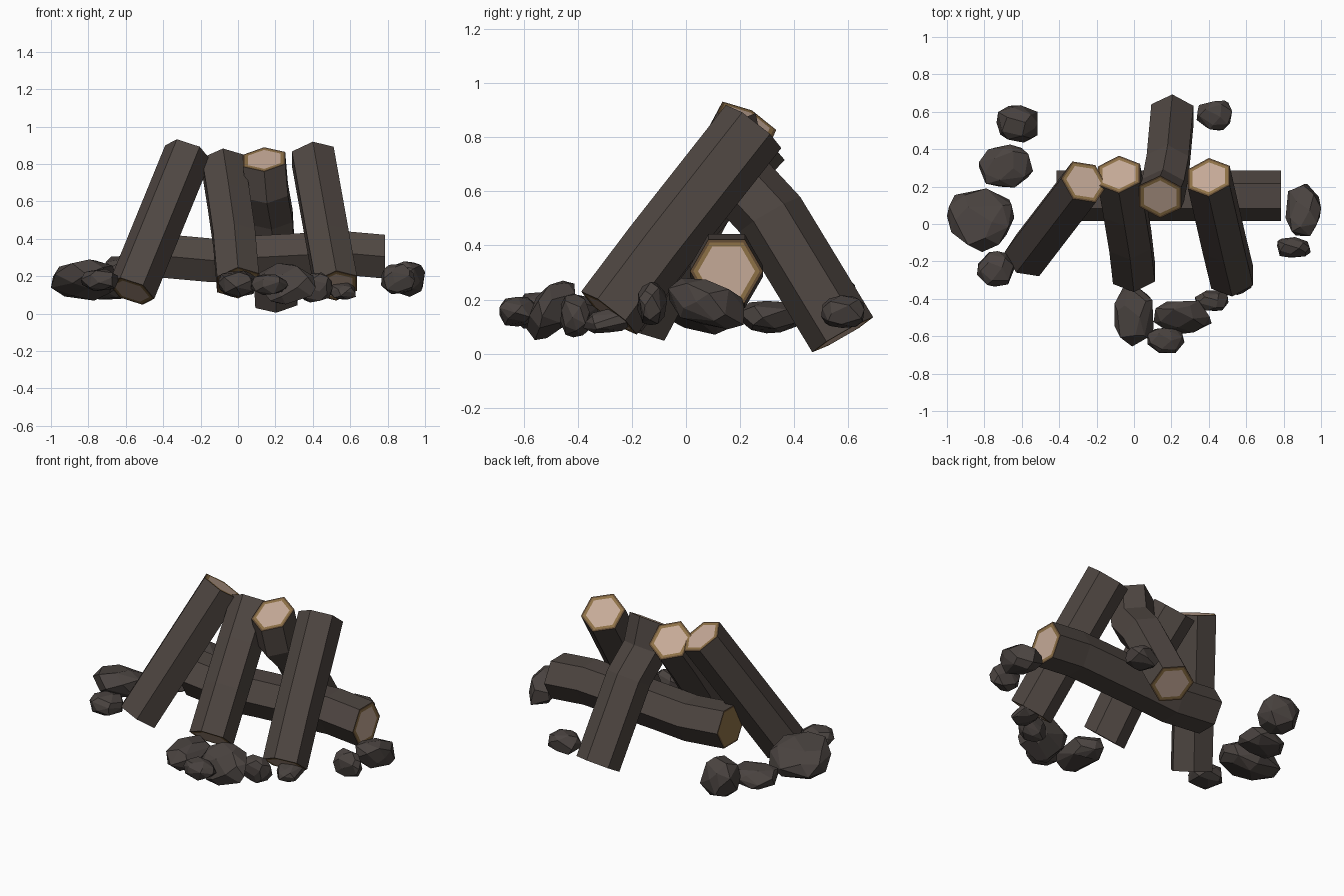
import bpy, bmesh, math, random
from mathutils import Vector

if "Cube" in bpy.data.objects:
    bpy.data.objects.remove(bpy.data.objects["Cube"])


def material(name, rgb):
    m = bpy.data.materials.new(name)
    m.diffuse_color = (*rgb, 1)
    m.use_nodes = True
    m.node_tree.nodes["Principled BSDF"].inputs["Base Color"].default_value = m.diffuse_color
    return m


BARK = material("dark bark", (0.078, 0.062, 0.054))
EDGE = material("brown bark edge", (0.13, 0.075, 0.035))
RING = material("tan outer wood", (0.27, 0.165, 0.062))
WOOD = material("pale heartwood", (0.56, 0.40, 0.31))
STONE = material("dark stone", (0.068, 0.056, 0.051))


def finish(bm, name, mats):
    bmesh.ops.recalc_face_normals(bm, faces=bm.faces)
    me = bpy.data.meshes.new(name)
    bm.to_mesh(me)
    bm.free()
    for m in mats:
        me.materials.append(m)
    ob = bpy.data.objects.new(name, me)
    bpy.context.collection.objects.link(ob)
    return ob


def log(name, path, hint, r=0.13, plain_start=False):
    """Six-sided log along a bent path; hint points towards one corner."""
    path = [Vector(p) for p in path]
    axis = (path[-1] - path[0]).normalized()
    n = Vector(hint)
    n = (n - axis * n.dot(axis)).normalized()
    u = axis.cross(n)
    bm = bmesh.new()

    def ring(c, s):
        return [bm.verts.new(c + s * r * (n * math.cos(k * math.pi / 3)
                                          + u * math.sin(k * math.pi / 3))) for k in range(6)]

    def bridge(a, b, mat):
        for k in range(6):
            f = bm.faces.new((a[k], a[(k + 1) % 6], b[(k + 1) % 6], b[k]))
            f.material_index = mat

    rings = [ring(p, 1) for p in path]
    for a, b in zip(rings, rings[1:]):
        bridge(a, b, 0)
    # cut ends: bark edge, tan ring, pale centre
    for end, c in ((rings[0], path[0]), (rings[-1], path[-1])):
        r1, r2 = ring(c, 0.91), ring(c, 0.78)
        bridge(end, r1, 1)
        bridge(r1, r2, 2)
        plain = plain_start and end is rings[0]
        bm.faces.new(r2).material_index = 2 if plain else 3
    finish(bm, name, (BARK, EDGE, RING, WOOD))


def rock(name, centre, half, shear=0.0, seed=0):
    """Faceted stone: hull of scattered points fitted to a box; shear tilts z along y."""
    rnd = random.Random(seed)
    bm = bmesh.new()
    count = 26
    pts = []
    for i in range(count):
        z = 1 - 2 * (i + 0.5) / count
        a = i * 2.39996 + rnd.uniform(-0.35, 0.35)
        s = math.sqrt(1 - z * z)
        p = Vector((s * math.cos(a), s * math.sin(a), z))
        p = Vector([math.copysign(abs(v) ** 0.85, v) for v in p]) * rnd.uniform(0.92, 1.06)
        p.z += shear * p.y
        pts.append(p)
    for ax in range(3):
        lo, hi = min(p[ax] for p in pts), max(p[ax] for p in pts)
        for p in pts:
            p[ax] = centre[ax] + half[ax] * (2 * (p[ax] - lo) / (hi - lo) - 1)
    for p in pts:
        bm.verts.new(p)
    res = bmesh.ops.convex_hull(bm, input=bm.verts)
    loose = [v for v in bm.verts if not v.link_faces]
    bmesh.ops.delete(bm, geom=loose, context='VERTS')
    bmesh.ops.dissolve_limit(bm, angle_limit=math.radians(14), verts=bm.verts, edges=bm.edges)
    finish(bm, name, (STONE,))


# leaning logs
log("left_leaning_log", [(-.57, -.17, .12), (-.267, .225, .86)], (-.055, -.085, .10))
log("middle_leaning_log", [(0, -.264, .165), (-.02, -.09, .40), (-.05, .09, .61), (-.08, .265, .80)],
    (0, -.77, .6))
log("right_leaning_log", [(.525, -.285, .15), (.48, -.10, .395), (.40, .25, .84)], (0, -.8, .6))
log("back_leaning_log", [(.205, .58, .07), (.18, .31, .515), (.155, .18, .655), (.14, .145, .825)],
    (0, .86, .5))
# log lying across
log("cross_log", [(-.415, .15, .31), (-.14, .15, .285), (.08, .15, .30), (.56, .15, .325), (.785, .15, .305)],
    (0, 1, 0), r=0.135, plain_start=True)

# ring of stones: centre, half size, tilt
stones = {
    "large_left_stone": ((-.82, .02, .18), (.18, .17, .11), -.5),
    "rear_left_stone": ((-.685, .31, .135), (.145, .115, .06), 0),
    "back_left_stone": ((-.625, .535, .195), (.11, .10, .115), 0),
    "front_left_stone": ((-.74, -.24, .18), (.10, .095, .06), 0),
    "front_long_stone": ((0, -.49, .16), (.105, .165, .07), 0),
    "front_tilted_stone": ((.26, -.5, .16), (.155, .09, .11), .5),
    "front_small_stone": ((.17, -.62, .155), (.10, .07, .055), 0),
    "front_right_stone": ((.415, -.41, .14), (.09, .055, .08), 0),
    "corner_flat_stone": ((.56, -.29, .12), (.07, .09, .045), .3),
    "right_stone": ((.905, .075, .185), (.095, .14, .095), -.4),
    "right_small_stone": ((.855, -.125, .185), (.09, .055, .08), 0),
    "back_right_stone": ((.43, .58, .155), (.095, .08, .06), 0),
}
for i, (name, (c, h, tilt)) in enumerate(stones.items()):
    rock(name, c, h, tilt, seed=i + 3)
